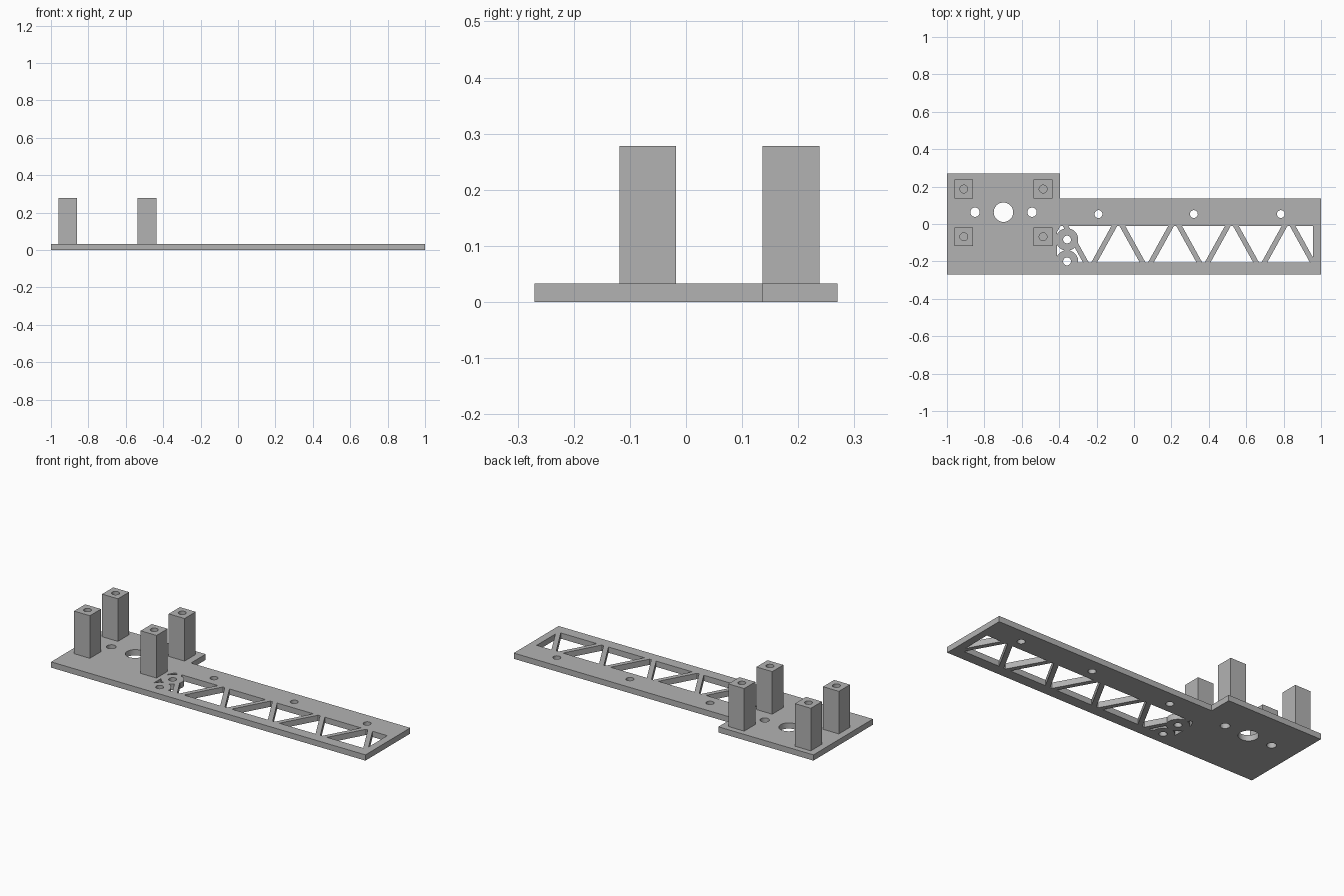
import bpy
import bmesh
import math

cube = bpy.data.objects.get("Cube")
if cube:
    bpy.data.objects.remove(cube, do_unlink=True)

THICK = 0.033        # plate thickness
POST_TOP = 0.278
POST = 0.101         # post width
WIN_LOW, WIN_HIGH = -0.207, -0.01
HALF_PITCH = 0.1517  # spacing between alternating truss windows
HALF_BASE = 0.115

grey = bpy.data.materials.new("plain grey")
grey.use_nodes = True
colour = (0.45, 0.45, 0.45, 1)
grey.diffuse_color = colour
grey.node_tree.nodes["Principled BSDF"].inputs["Base Color"].default_value = colour


def prisms(name, outlines, z0, z1):
    """One object made of upright prisms, one per outline."""
    bm = bmesh.new()
    for pts in outlines:
        face = bm.faces.new([bm.verts.new((x, y, z0)) for x, y in pts])
        ext = bmesh.ops.extrude_face_region(bm, geom=[face], use_keep_orig=True)
        verts = [g for g in ext["geom"] if isinstance(g, bmesh.types.BMVert)]
        bmesh.ops.translate(bm, verts=verts, vec=(0, 0, z1 - z0))
    bmesh.ops.recalc_face_normals(bm, faces=bm.faces)
    mesh = bpy.data.meshes.new(name)
    bm.to_mesh(mesh)
    bm.free()
    mesh.materials.append(grey)
    obj = bpy.data.objects.new(name, mesh)
    bpy.context.scene.collection.objects.link(obj)
    return obj


def circle(x, y, r, n=32):
    return [(x + r * math.cos(2 * math.pi * i / n),
             y + r * math.sin(2 * math.pi * i / n)) for i in range(n)]


def rect(x0, y0, x1, y1):
    return [(x0, y0), (x1, y0), (x1, y1), (x0, y1)]


def boolean(obj, cutter, operation="DIFFERENCE"):
    """Apply a boolean and discard the cutter."""
    cutter.hide_render = True
    mod = obj.modifiers.new("cut", "BOOLEAN")
    mod.operation, mod.object, mod.solver = operation, cutter, "EXACT"
    bpy.context.view_layer.update()
    deps = bpy.context.evaluated_depsgraph_get()
    mesh = bpy.data.meshes.new_from_object(obj.evaluated_get(deps))
    obj.modifiers.clear()
    obj.data = mesh
    bpy.data.objects.remove(cutter, do_unlink=True)


# Base plate: wide mounting end and long narrow arm
plate = prisms("base_plate", [[(-1, -0.27), (1, -0.27), (1, 0.137),
                               (-0.395, 0.137), (-0.395, 0.27), (-1, 0.27)]], 0, THICK)

# Truss windows: alternating triangles with slightly blunt tips
triangles = []
for i in range(10):
    x = -0.387 + i * HALF_PITCH
    base, tip = (WIN_LOW, WIN_HIGH) if i % 2 == 0 else (WIN_HIGH, WIN_LOW)
    triangles.append([(x - HALF_BASE, base), (x + HALF_BASE, base),
                      (x + 0.006, tip), (x - 0.006, tip)])
windows = prisms("window_cutter", triangles, -0.05, 0.1)
boolean(windows, prisms("window_limit", [rect(-0.413, -0.25, 0.957, 0.05)], -0.1, 0.15), "INTERSECT")

# Round bosses keep material around the two holes beside the truss
BOSS_X, BOSS_Y = -0.358, (-0.083, -0.2)
for y in BOSS_Y:
    boolean(windows, prisms("boss_keeper", [circle(BOSS_X, y, 0.06)], -0.2, 0.2))
boolean(plate, windows)

# Round through holes
holes = [circle(-0.698, 0.063, 0.052, 48)]
holes += [circle(x, 0.063, 0.025) for x in (-0.85, -0.545)]
holes += [circle(x, 0.053, 0.021) for x in (-0.19, 0.32, 0.785)]
holes += [circle(BOSS_X, y, 0.021) for y in BOSS_Y]
boolean(plate, prisms("hole_cutter", holes, -0.05, 0.1))

# Four square standoff posts with screw holes
h = POST / 2
for side, x in (("right", -0.91), ("left", -0.486)):
    for end, y in (("front", -0.068), ("back", 0.187)):
        post = prisms(f"{end}_{side}_post", [rect(x - h, y - h, x + h, y + h)], THICK, POST_TOP)
        boolean(post, prisms("screw_cutter", [circle(x, y, 0.021)], 0, 0.4))

# Smooth the round holes, keep the edges sharp
for obj in bpy.context.scene.objects:
    obj.select_set(obj.type == "MESH")
bpy.context.view_layer.objects.active = plate
bpy.ops.object.shade_smooth_by_angle(angle=math.radians(30))
